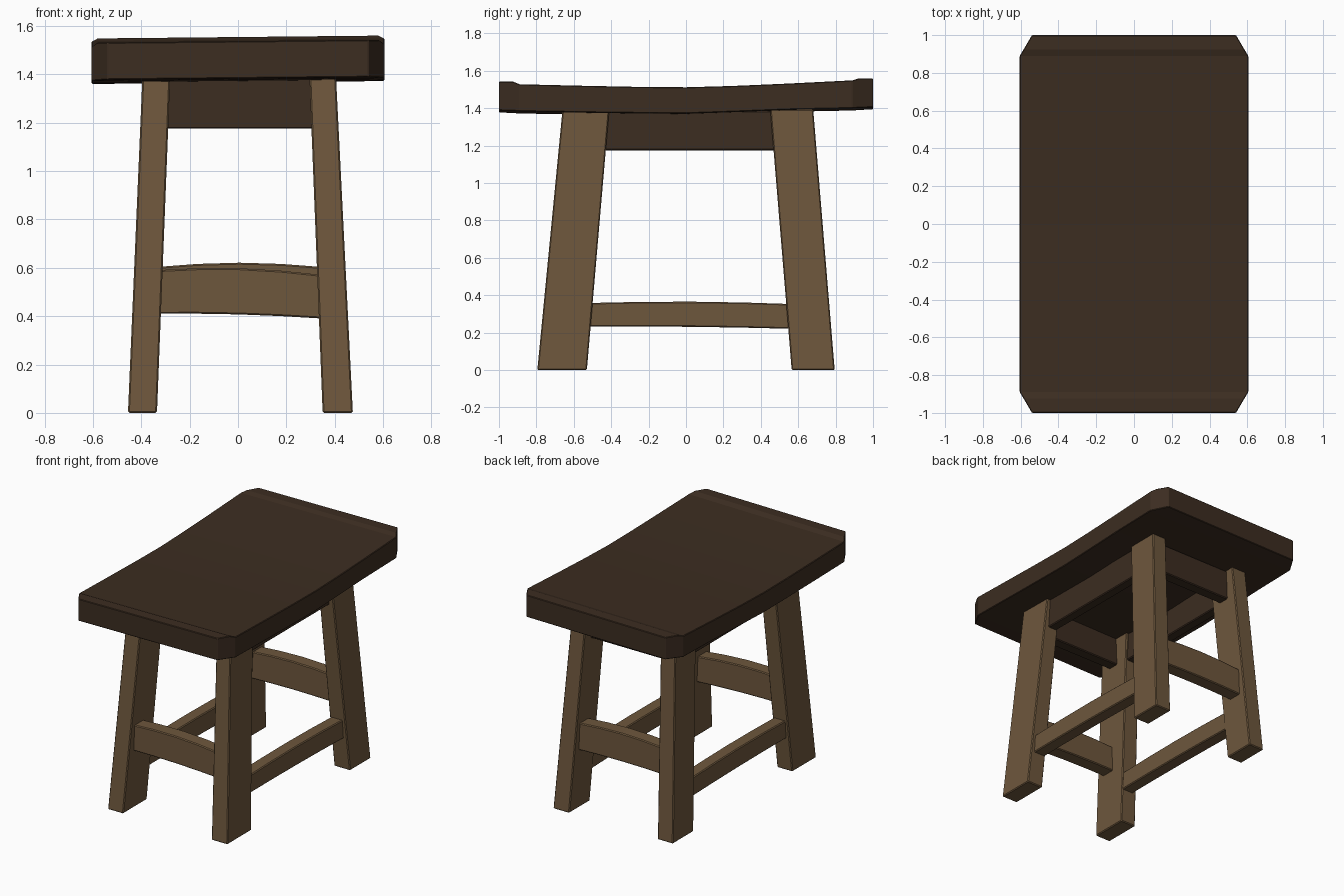
import bpy, bmesh

if "Cube" in bpy.data.objects:
    bpy.data.objects.remove(bpy.data.objects["Cube"])


def material(name, rgb):
    m = bpy.data.materials.new(name)
    m.diffuse_color = (*rgb, 1)
    m.use_nodes = True
    m.node_tree.nodes["Principled BSDF"].inputs["Base Color"].default_value = m.diffuse_color
    return m


DARK = material("dark_wood", (0.045, 0.026, 0.015))
LIGHT = material("light_wood", (0.155, 0.095, 0.046))


def loft(name, rings, mat, bevel=0.006):
    """Skin a row of four-cornered rings into a closed solid."""
    bm = bmesh.new()
    vs = [[bm.verts.new(p) for p in r] for r in rings]
    for a, b in zip(vs, vs[1:]):
        for i in range(4):
            j = (i + 1) % 4
            bm.faces.new((a[i], a[j], b[j], b[i]))
    bm.faces.new(vs[0])
    bm.faces.new(vs[-1])
    bmesh.ops.recalc_face_normals(bm, faces=bm.faces)
    me = bpy.data.meshes.new(name)
    bm.to_mesh(me)
    bm.free()
    ob = bpy.data.objects.new(name, me)
    bpy.context.collection.objects.link(ob)
    me.materials.append(mat)
    mod = ob.modifiers.new("edge", 'BEVEL')
    mod.width = bevel
    mod.segments = 1
    mod.limit_method = 'ANGLE'
    return ob


def rect_x(x, y0, y1, z0, z1):
    return [(x, y0, z0), (x, y1, z0), (x, y1, z1), (x, y0, z1)]


def rect_y(y, x0, x1, z0, z1):
    return [(x0, y, z0), (x1, y, z0), (x1, y, z1), (x0, y, z1)]


def rect_z(z, x0, x1, y0, y1):
    return [(x0, y0, z), (x1, y0, z), (x1, y1, z), (x0, y1, z)]


# Saddle seat: y, half width, bottom, top (raised lips, clipped corners)
stations = [
    (-1.0, 0.54, 1.383, 1.537), (-0.925, 0.584, 1.380, 1.537),
    (-0.89, 0.605, 1.378, 1.522), (-0.55, 0.605, 1.372, 1.514),
    (-0.25, 0.605, 1.368, 1.508), (0.0, 0.605, 1.366, 1.506),
    (0.25, 0.605, 1.375, 1.513), (0.55, 0.605, 1.387, 1.526),
    (0.89, 0.605, 1.394, 1.543), (0.925, 0.584, 1.396, 1.554),
    (1.0, 0.54, 1.400, 1.554)]
TILT = 0.01
loft("seat", [[(-w, y, b - TILT * w), (w, y, b + TILT * w),
               (w, y, t + TILT * w), (-w, y, t - TILT * w)]
              for y, w, b, t in stations], DARK, 0.004)

# Splayed legs: (bottom span, top span) along x and along y
leg_x = {"left": ((-0.455, -0.335), (-0.395, -0.28)),
         "right": ((0.35, 0.475), (0.295, 0.405))}
leg_y = {"front": ((-0.795, -0.53), (-0.66, -0.41)),
         "back": ((0.565, 0.795), (0.45, 0.68))}
for sx, (xb, xt) in leg_x.items():
    for sy, (yb, yt) in leg_y.items():
        loft(f"{sy}_{sx}_leg",
             [rect_z(0, *xb, *yb), rect_z(1.395, *xt, *yt)], LIGHT)

# Aprons under the seat
for name, y0, y1 in (("front", -0.60, -0.52), ("back", 0.54, 0.62)):
    loft(name + "_apron", [rect_x(x, y0, y1, 1.175, 1.385) for x in (-0.31, 0.32)], DARK)
for name, x0, x1 in (("left", -0.37, -0.30), ("right", 0.31, 0.38)):
    loft(name + "_apron", [rect_y(y, x0, x1, 1.175, 1.385) for y in (-0.45, 0.5)], DARK)

# Gently arched stretchers: position along the span, arch height
arch = [(-1, 0), (-0.5, 0.013), (0, 0.018), (0.5, 0.013), (1, 0)]
for name, y0, y1, z0, z1, tilt in (("front", -0.70, -0.60, 0.40, 0.58, -0.01),
                                   ("back", 0.61, 0.71, 0.415, 0.603, 0.0)):
    loft(name + "_stretcher",
         [rect_x(0.005 + 0.345 * t, y0, y1, z0 + tilt * t + h * 0.4, z1 + tilt * t + h)
          for t, h in arch], LIGHT)
for name, x0, x1 in (("left", -0.42, -0.33), ("right", 0.345, 0.435)):
    loft(name + "_stretcher",
         [rect_y(0.025 + 0.57 * t, x0, x1, 0.226 - 0.006 * t + h * 0.3, 0.355 - 0.003 * t + h * 0.6)
          for t, h in arch], LIGHT)
